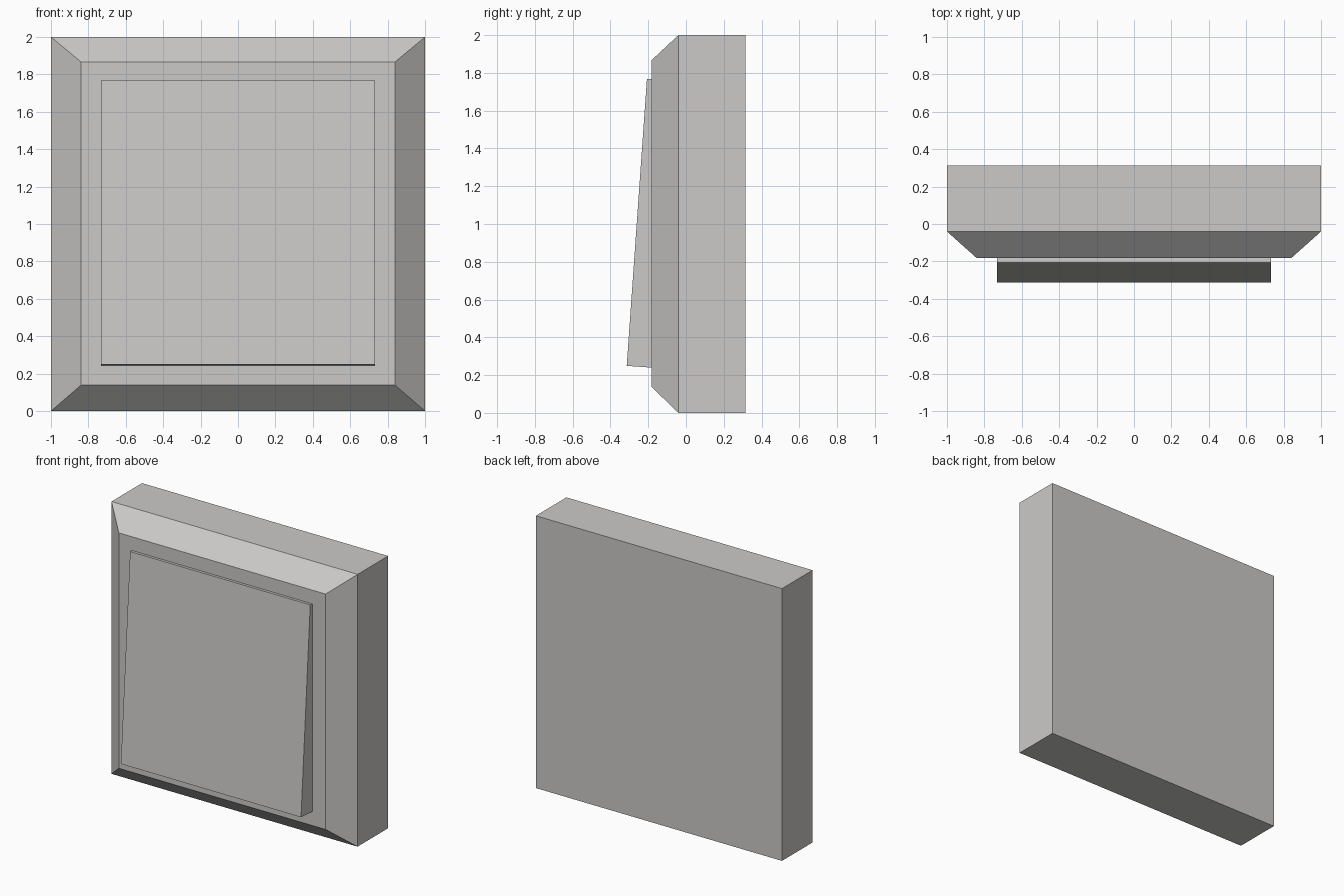
import bpy, bmesh, math
from mathutils import Matrix

if "Cube" in bpy.data.objects:
    bpy.data.objects.remove(bpy.data.objects["Cube"])

mat = bpy.data.materials.new("light_grey_plastic")
mat.diffuse_color = (0.6, 0.59, 0.58, 1)
mat.use_nodes = True
mat.node_tree.nodes["Principled BSDF"].inputs["Base Color"].default_value = mat.diffuse_color


def finish(name, bm):
    bmesh.ops.recalc_face_normals(bm, faces=bm.faces)
    me = bpy.data.meshes.new(name)
    bm.to_mesh(me)
    bm.free()
    me.materials.append(mat)
    ob = bpy.data.objects.new(name, me)
    bpy.context.collection.objects.link(ob)
    return ob


# wall plate: rectangular rings from back to front, the last one chamfered in
bm = bmesh.new()
rings = []
for y, hx, z0, z1 in [(0.314, 1, 0, 2), (-0.04, 1, 0, 2), (-0.183, 0.84, 0.138, 1.867)]:
    rings.append([bm.verts.new(p) for p in
                  [(-hx, y, z0), (hx, y, z0), (hx, y, z1), (-hx, y, z1)]])
for a, b in zip(rings, rings[1:]):
    for i in range(4):
        j = (i + 1) % 4
        bm.faces.new((a[i], a[j], b[j], b[i]))
bm.faces.new(rings[0])
bm.faces.new(rings[-1])
finish("wall_plate", bm)

# rocker: slab tilted so its lower edge stands proud of the plate
top, bottom = (-0.207, 1.768), (-0.314, 0.249)   # (y, z) of the front edges
dy, dz = top[0] - bottom[0], top[1] - bottom[1]
depth = 0.2
bm = bmesh.new()
bmesh.ops.create_cube(bm, size=1, matrix=Matrix.Translation((0, depth / 2, 0))
                      @ Matrix.Diagonal((1.464, depth, math.hypot(dy, dz), 1)))
bmesh.ops.transform(bm, verts=bm.verts, matrix=Matrix.Translation(
    (0, (top[0] + bottom[0]) / 2, (top[1] + bottom[1]) / 2))
    @ Matrix.Rotation(-math.atan2(dy, dz), 4, 'X'))
finish("rocker_switch", bm)
